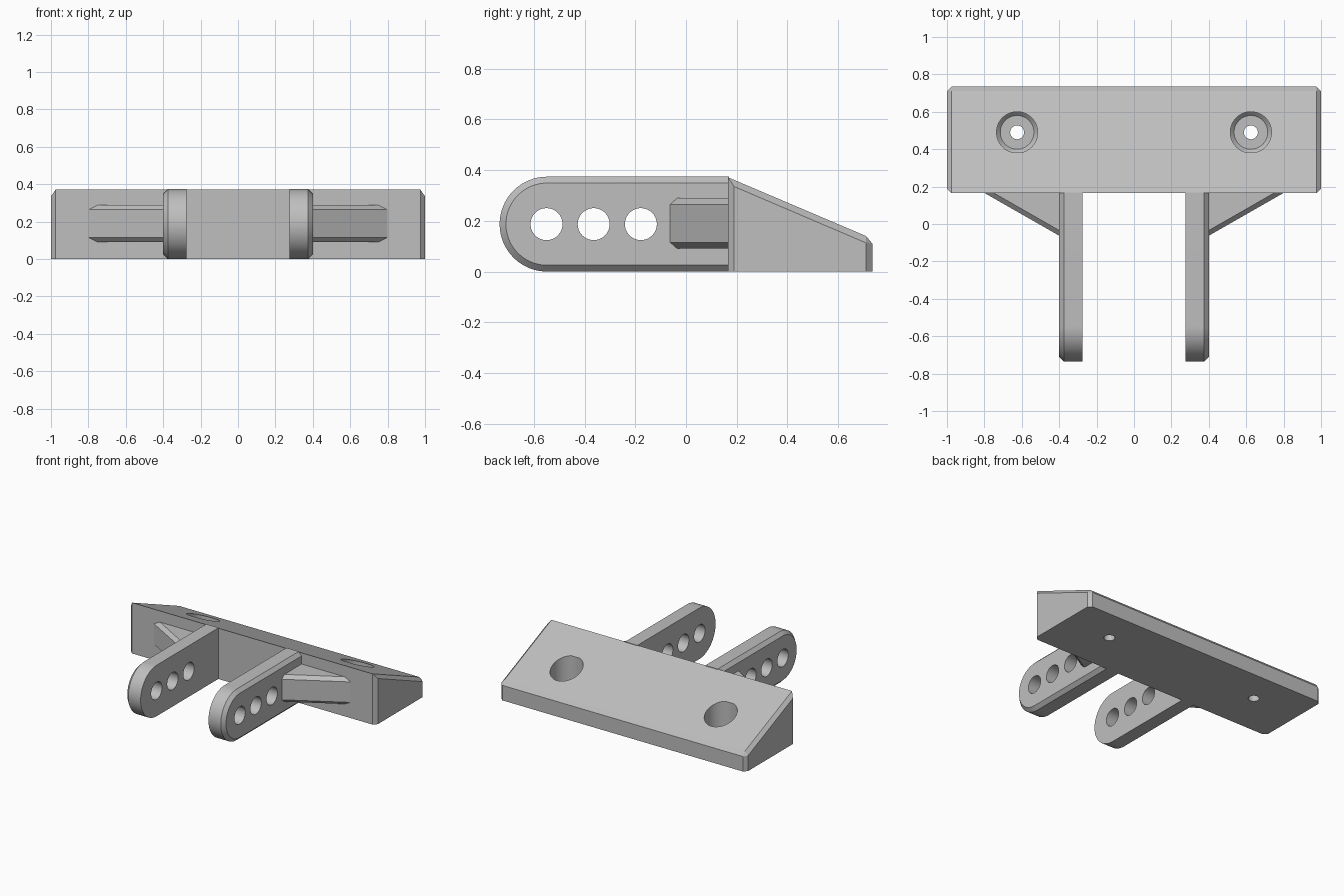
import bpy
import bmesh
from math import cos, sin, pi, radians
from mathutils import Matrix

cube = bpy.data.objects.get("Cube")
if cube:
    bpy.data.objects.remove(cube, do_unlink=True)

grey = bpy.data.materials.new("light grey")
grey.use_nodes = True
COLOUR = (0.52, 0.52, 0.52, 1)
grey.diffuse_color = COLOUR
grey.node_tree.nodes["Principled BSDF"].inputs["Base Color"].default_value = COLOUR


def finish(bm, name):
    bmesh.ops.recalc_face_normals(bm, faces=bm.faces)
    mesh = bpy.data.meshes.new(name)
    bm.to_mesh(mesh)
    bm.free()
    mesh.materials.append(grey)
    obj = bpy.data.objects.new(name, mesh)
    bpy.context.collection.objects.link(obj)
    return obj


def hull(name, points):
    """Convex solid around the points, with flat areas merged."""
    bm = bmesh.new()
    for p in points:
        bm.verts.new(p)
    bmesh.ops.convex_hull(bm, input=bm.verts)
    loose = [v for v in bm.verts if not v.link_faces]
    bmesh.ops.delete(bm, geom=loose, context='VERTS')
    bmesh.ops.dissolve_limit(bm, angle_limit=radians(0.5), verts=bm.verts, edges=bm.edges)
    return finish(bm, name)


def ring(radius, z, count=64):
    return [(radius * cos(2 * pi * i / count), radius * sin(2 * pi * i / count), z)
            for i in range(count)]


def rod(low, high, radius, chamfer=0):
    """Round cutter along z with an optional chamfered lower end."""
    points = ring(radius - chamfer, low) + ring(radius, high)
    if chamfer:
        points += ring(radius, low + chamfer)
    return hull("cutter", points)


def cut(obj, cutter, matrix):
    cutter.data.transform(matrix)
    cutter.hide_render = True
    mod = obj.modifiers.new("hole", 'BOOLEAN')
    mod.operation = 'DIFFERENCE'
    mod.solver = 'EXACT'
    mod.object = cutter
    bpy.context.view_layer.objects.active = obj
    bpy.ops.object.modifier_apply(modifier=mod.name)
    bpy.data.objects.remove(cutter, do_unlink=True)


def smooth(obj):
    bpy.ops.object.select_all(action='DESELECT')
    obj.select_set(True)
    bpy.context.view_layer.objects.active = obj
    bpy.ops.object.shade_smooth_by_angle(angle=radians(20))


# Wedge-shaped base with chamfered ends
FRONT, BACK, C = 0.165, 0.735, 0.025
body = [(FRONT, 0), (FRONT, 0.372), (0.71, 0.14), (BACK, 0.11), (BACK, 0)]
end = [(FRONT + C, 0), (FRONT + C, 0.335), (BACK - C, 0.113), (BACK - C, 0)]
base = hull("wedge_base",
            [(s * (1 - C), y, z) for s in (-1, 1) for y, z in body]
            + [(s, y, z) for s in (-1, 1) for y, z in end])

# Recessed screw holes
for s in (-1, 1):
    place = Matrix.Translation((s * 0.625, 0.49, 0))
    cut(base, rod(0.05, 0.278, 0.11, 0.02), place)
    cut(base, rod(-0.1, 0.2, 0.037), place)
smooth(base)

# Arms and side gussets
R, TIP = 0.187, -0.548


def arm_outline(x, radius):
    curve = [(x, TIP - radius * sin(pi * i / 32), R + radius * cos(pi * i / 32))
             for i in range(33)]
    return curve + [(x, FRONT + 0.004, R + radius), (x, FRONT + 0.004, R - radius)]


for side, s in (("right", -1), ("left", 1)):
    arm = hull(side + "_arm", arm_outline(s * 0.275, R) + arm_outline(s * 0.375, R)
               + arm_outline(s * 0.4, R - C))
    for y in (-0.55, -0.364, -0.178):
        place = Matrix.Translation((s * 0.34, y, R)) @ Matrix.Rotation(pi / 2, 4, 'Y')
        cut(arm, rod(-0.2, 0.2, 0.063), place)
    smooth(arm)

    points = []
    for half, y, x in ((0.075, -0.068, 0.805), (0.1, -0.04, 0.755)):
        for z in (0.19 - half, 0.19 + half):
            points += [(s * 0.39, y, z), (s * x, FRONT + 0.004, z),
                       (s * 0.39, FRONT + 0.004, z)]
    hull(side + "_gusset", points)
